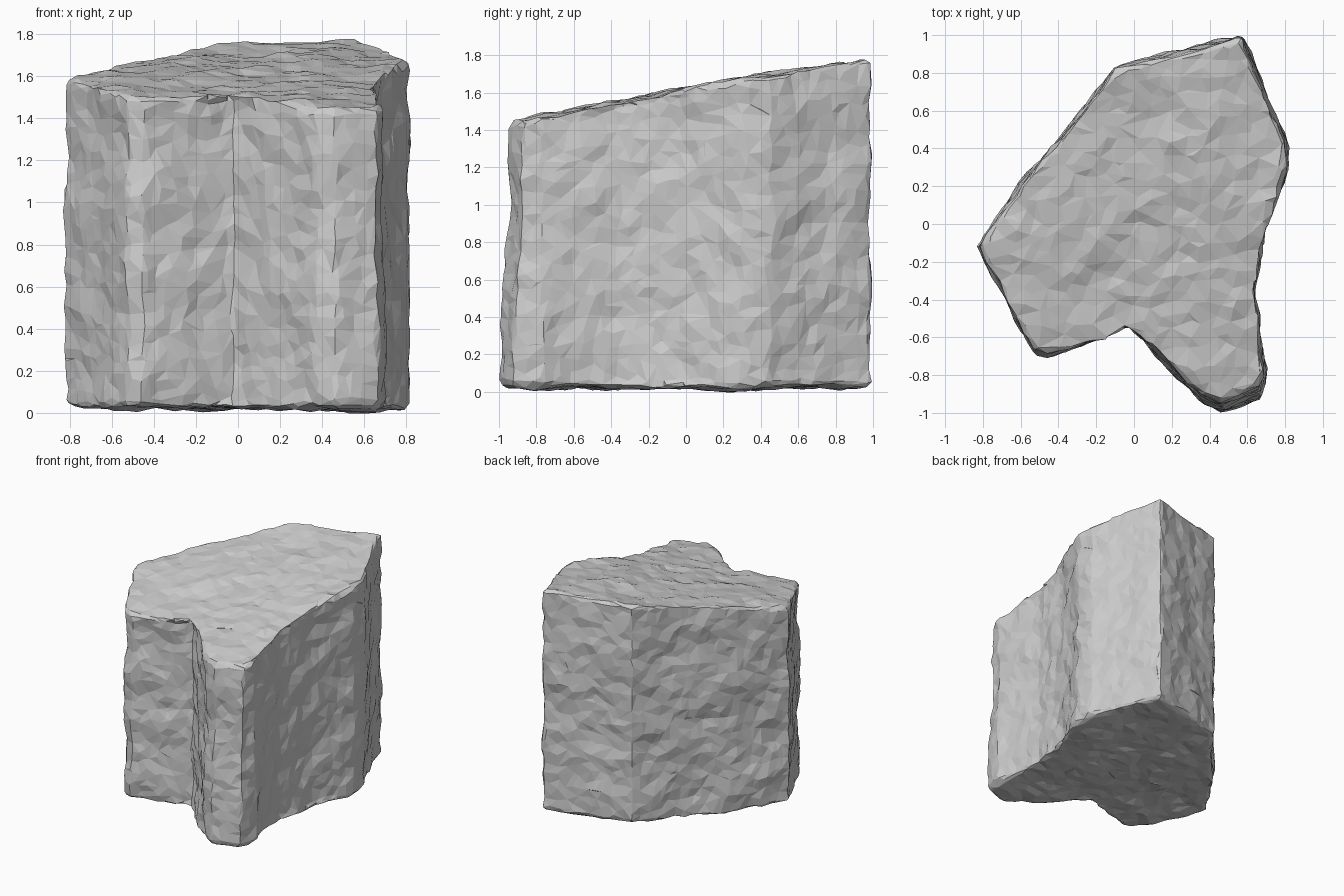
import bpy, bmesh

if "Cube" in bpy.data.objects:
    bpy.data.objects.remove(bpy.data.objects["Cube"])

# Plan outline of the boulder, counter-clockwise seen from above
OUTLINE = [(-0.825, -0.12), (-0.66, -0.42), (-0.53, -0.67), (-0.45, -0.70), (-0.02, -0.535),
           (0.37, -0.93), (0.46, -0.97), (0.66, -0.90), (0.69, -0.77), (0.63, -0.36), (0.68, -0.03),
           (0.81, 0.30), (0.805, 0.45), (0.70, 0.66), (0.57, 0.99), (-0.10, 0.825),
           (-0.32, 0.53), (-0.53, 0.29)]


def top_height(y):
    return 1.615 + 0.178 * y


# Solid block with a top sloping up to the back, slightly flared at the front foot
bm = bmesh.new()
low = [bm.verts.new((x, y - (0.025 if y < -0.8 else 0), 0.025)) for x, y in OUTLINE]
high = [bm.verts.new((x, y + (0.03 if y < -0.8 else 0), top_height(y))) for x, y in OUTLINE]
n = len(OUTLINE)
bm.faces.new(low[::-1])
bm.faces.new(high)
for i in range(n):
    j = (i + 1) % n
    bm.faces.new((low[i], low[j], high[j], high[i]))

# Chipped rim along top and bottom
rim = [e for e in bm.edges if all(v in low for v in e.verts) or all(v in high for v in e.verts)]
bmesh.ops.bevel(bm, geom=rim, offset=0.025, segments=1, affect='EDGES')
bmesh.ops.triangulate(bm, faces=bm.faces[:])

mesh = bpy.data.meshes.new("boulder")
bm.to_mesh(mesh)
bm.free()
rock = bpy.data.objects.new("boulder", mesh)
bpy.context.collection.objects.link(rock)

# Dense even surface to carve
remesh = rock.modifiers.new("remesh", 'REMESH')
remesh.mode = 'VOXEL'
remesh.voxel_size = 0.02


def roughen(name, kind, size, strength):
    tex = bpy.data.textures.new(name, kind)
    tex.noise_scale = size
    mod = rock.modifiers.new(name, 'DISPLACE')
    mod.texture = tex
    mod.texture_coords = 'LOCAL'
    mod.strength = strength
    mod.mid_level = 0.5


# Broad undulation plus smaller chips
roughen("swells", 'CLOUDS', 0.35, 0.06)
roughen("chips", 'CLOUDS', 0.13, 0.03)

# Collapse into flat chiselled facets
facets = rock.modifiers.new("facets", 'DECIMATE')
facets.ratio = 0.07
